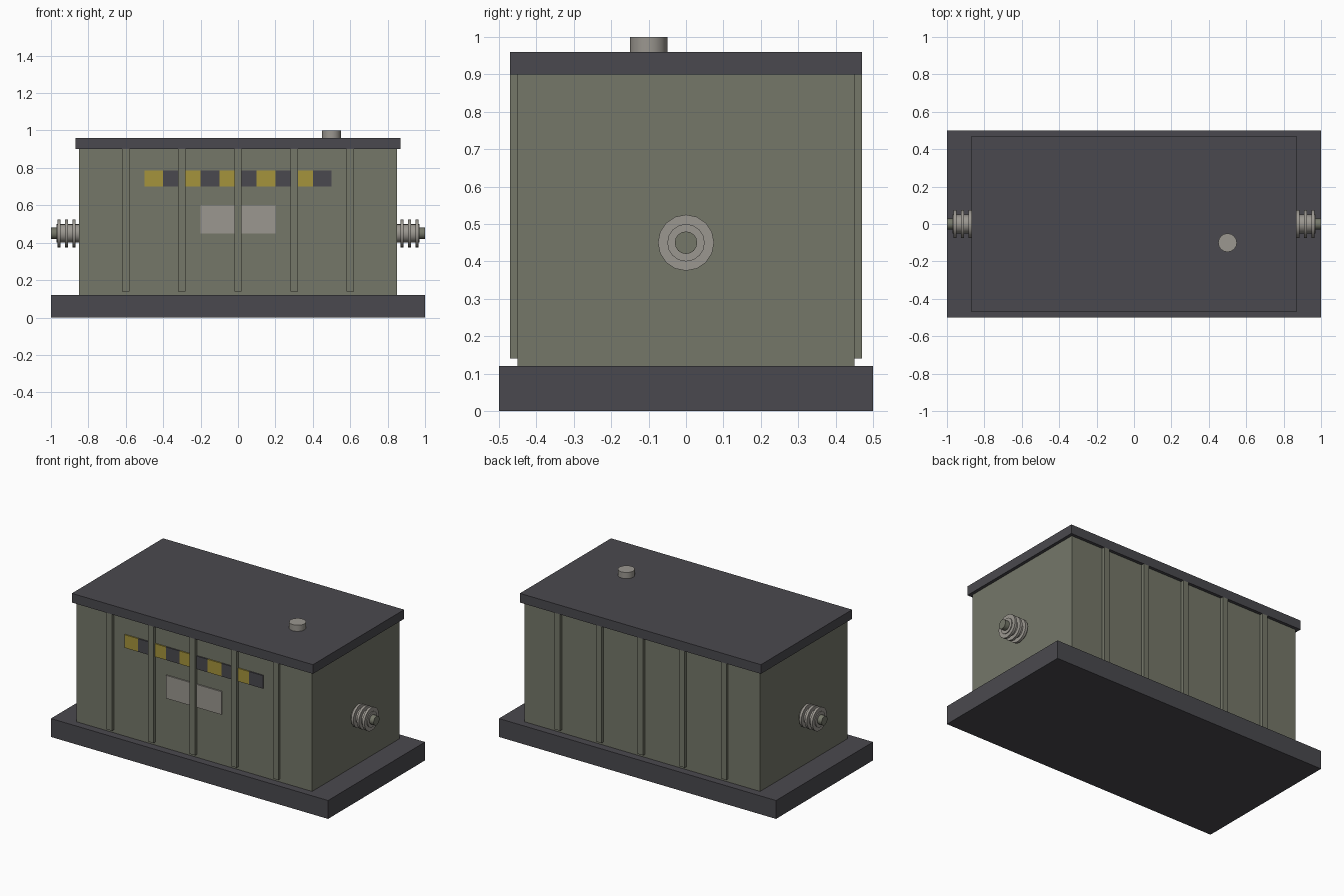
import bpy, math

if "Cube" in bpy.data.objects:
    bpy.data.objects.remove(bpy.data.objects["Cube"])


def material(name, rgb):
    m = bpy.data.materials.new(name)
    lin = [((c / 255 + 0.055) / 1.055) ** 2.4 for c in rgb]
    m.diffuse_color = (*lin, 1)
    m.use_nodes = True
    m.node_tree.nodes["Principled BSDF"].inputs["Base Color"].default_value = m.diffuse_color
    return m


GREEN = material("grey_green_paint", (117, 119, 105))
DARK = material("dark_grey", (74, 73, 78))
METAL = material("light_metal", (155, 151, 144))
YELLOW = material("warning_yellow", (165, 148, 60))


def box(name, lo, hi, mat):
    bpy.ops.mesh.primitive_cube_add(size=1, location=[(a + b) / 2 for a, b in zip(lo, hi)])
    o = bpy.context.object
    o.name = name
    o.scale = [b - a for a, b in zip(lo, hi)]
    bpy.ops.object.transform_apply(location=False, rotation=False, scale=True)
    o.data.materials.append(mat)
    return o


def cylinder(name, loc, r, depth, mat, along_x=False):
    rot = (0, math.pi / 2, 0) if along_x else (0, 0, 0)
    bpy.ops.mesh.primitive_cylinder_add(vertices=16, radius=r, depth=depth, location=loc, rotation=rot)
    o = bpy.context.object
    o.name = name
    o.data.materials.append(mat)
    bpy.ops.object.shade_smooth_by_angle(angle=math.radians(35))
    return o


# Plinth, housing and lid
box("base", (-1, -0.5, 0), (1, 0.5, 0.12), DARK)
box("housing", (-0.85, -0.45, 0.12), (0.85, 0.45, 0.9), GREEN)
box("lid", (-0.87, -0.47, 0.9), (0.87, 0.47, 0.96), DARK)
cylinder("lid_cap", (0.5, -0.1, 0.98), 0.05, 0.04, METAL)

# Vertical ribs on front and back
for side, y0, y1 in (("front", -0.47, -0.45), ("back", 0.45, 0.47)):
    for i in range(5):
        x = -0.6 + 0.3 * i
        box(f"{side}_rib_{i + 1}", (x - 0.02, y0, 0.14), (x + 0.02, y1, 0.9), GREEN)

# Warning stripe and blank plate on the front
for i in range(10):
    x = -0.5 + 0.1 * i
    box(f"warning_block_{i + 1}", (x, -0.458, 0.70), (x + 0.1, -0.45, 0.785),
        DARK if i % 2 else YELLOW)
box("name_plate", (-0.2, -0.458, 0.45), (0.2, -0.45, 0.6), METAL)

# Ribbed insulators at both ends
for side, s in (("right", 1), ("left", -1)):
    cylinder(f"{side}_insulator_core", (s * 0.91, 0, 0.45), 0.05, 0.12, METAL, True)
    cylinder(f"{side}_terminal", (s * 0.98, 0, 0.45), 0.03, 0.04, GREEN, True)
    for i in range(3):
        cylinder(f"{side}_insulator_disc_{i + 1}", (s * (0.877 + 0.04 * i), 0, 0.45),
                 0.075, 0.016, METAL, True)
